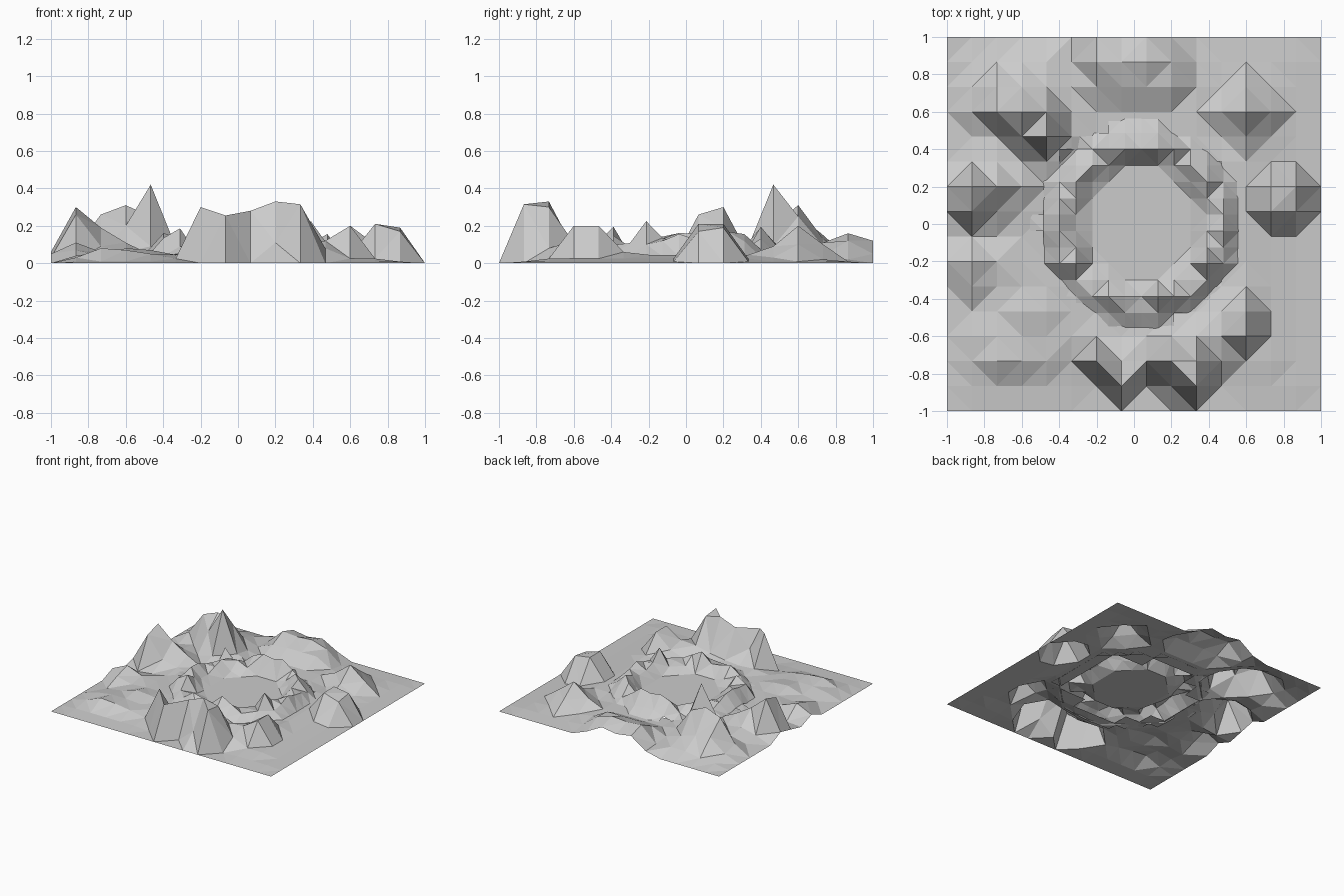
import bpy, bmesh, math, random

cube = bpy.data.objects.get("Cube")
if cube:
    bpy.data.objects.remove(cube, do_unlink=True)

random.seed(3)
CELLS = 15
STEP = 2 / CELLS
CENTRE_X, CENTRE_Y = 0.03, 0.0
FLOOR = 0.045

rock = bpy.data.materials.new("grey_rock")
rock.use_nodes = True
rock.diffuse_color = (0.6, 0.6, 0.6, 1)
rock.node_tree.nodes["Principled BSDF"].inputs["Base Color"].default_value = (0.6, 0.6, 0.6, 1)


def base_height(x, y):
    """Gentle plateau that falls to the ground at the border."""
    return FLOOR * min(1, (1 - max(abs(x), abs(y))) / 0.4) ** 1.5


heights = {(i, j): base_height(-1 + i * STEP, -1 + j * STEP)
           for i in range(CELLS + 1) for j in range(CELLS + 1)}


def hills(first_column, first_row, *rows):
    """Raise a block of grid points; heights are in hundredths, front row first."""
    for j, row in enumerate(rows, first_row):
        for i, height in enumerate(row, first_column):
            heights[i, j] = height / 100


# Front range with a hollow behind its front spur
hills(6, 1, (0, 25.5, 0, 11, 31.5, 0),
      (30, 14, 28, 33, 30, 8),
      (6, 5, 6, 8, 11, 10))
# East hills and peak
hills(11, 3, (12, 20), (9, 20), (5, 6))
hills(13, 8, (21, 17), (21, 19))
# North-east pyramid
hills(11, 11, (3, 9, 3), (10, 20, 10), (2, 10, 2))
# North ridge, open at the back edge
hills(5, 13, (5, 10, 11, 11, 11, 4),
      (7, 16, 15, 16, 12, 2),
      (3, 12, 10, 12, 5, 0))
# North-west mountain
hills(1, 10, (5, 8, 6, 9, 6),
      (3, 6, 20, 42, 9),
      (8, 26, 31, 25, 7),
      (5, 15, 13, 9, 5),
      (2, 3, 5, 5, 4))
# West peak
hills(0, 8, (3, 26, 9, 6), (6, 30, 19, 11))
# South-west hills
hills(1, 2, (3, 8, 7, 5), (4, 6, 6, 5), (2, 4, 8, 7), (7, 4, 5, 5))
hills(0, 6, (5, 11, 6, 5))


def ground_height(x, y):
    """Bilinear height of the coarse terrain."""
    u, v = (x + 1) / STEP, (y + 1) / STEP
    i, j = int(u), int(v)
    s, t = u - i, v - j
    near = heights[i, j] * (1 - s) + heights[i + 1, j] * s
    far = heights[i, j + 1] * (1 - s) + heights[i + 1, j + 1] * s
    return near * (1 - t) + far * t


def crater_distance(x, y):
    return math.hypot(x - CENTRE_X, y - CENTRE_Y)


# Rim crest in hundredths at equal angles, counter-clockwise from the east
RIM = (17, 14, 17, 16, 9, 20, 16, 18, 12, 13, 15, 14,
       15, 17, 20, 7, 14, 15, 14, 18, 14, 9, 23, 14)


def rim_crest(x, y):
    turn = math.atan2(y - CENTRE_Y, x - CENTRE_X) / math.tau % 1 * len(RIM)
    k = int(turn)
    start, end = RIM[k % len(RIM)], RIM[(k + 1) % len(RIM)]
    return (start + (end - start) * (turn - k)) / 100


def crater_height(x, y):
    """Flat floor, jagged rim and a skirt that sinks into the ground."""
    r = crater_distance(x, y)
    if r < 0.33:
        return FLOOR
    if r > 0.52:
        return ground_height(x, y) - 0.008
    ground = FLOOR if r < 0.42 else ground_height(x, y)
    ring = max(0, 1 - max(0, abs(r - 0.42) - 0.02) / 0.09)
    crest = rim_crest(x, y) * random.uniform(0.85, 1.1)
    return ground + ring * max(0, crest - ground)


def height_sheet(name, cells, size, offset, height, keep):
    """Build a triangulated grid sheet from a height rule and a face filter."""
    bm = bmesh.new()
    bmesh.ops.create_grid(bm, x_segments=cells, y_segments=cells, size=size)
    for v in bm.verts:
        v.co.x += offset[0]
        v.co.y += offset[1]
    unwanted = [f for f in bm.faces if not keep(f.calc_center_median())]
    bmesh.ops.delete(bm, geom=unwanted, context='FACES')
    for v in bm.verts:
        v.co.z = height(v.co.x, v.co.y)
    bmesh.ops.triangulate(bm, faces=bm.faces[:], quad_method='SHORT_EDGE')
    mesh = bpy.data.meshes.new(name)
    bm.to_mesh(mesh)
    bm.free()
    mesh.materials.append(rock)
    obj = bpy.data.objects.new(name, mesh)
    bpy.context.collection.objects.link(obj)


def grid_height(x, y):
    return heights[round((x + 1) / STEP), round((y + 1) / STEP)]


# Coarse landscape with an opening hidden under the rim
height_sheet("terrain", CELLS, 1, (0, 0), grid_height,
             lambda c: crater_distance(c.x, c.y) > 0.46)

# Finer crater floor and rim
height_sheet("crater", 16, 0.7, (0.04, 0.05), crater_height,
             lambda c: crater_distance(c.x, c.y) < 0.56)
